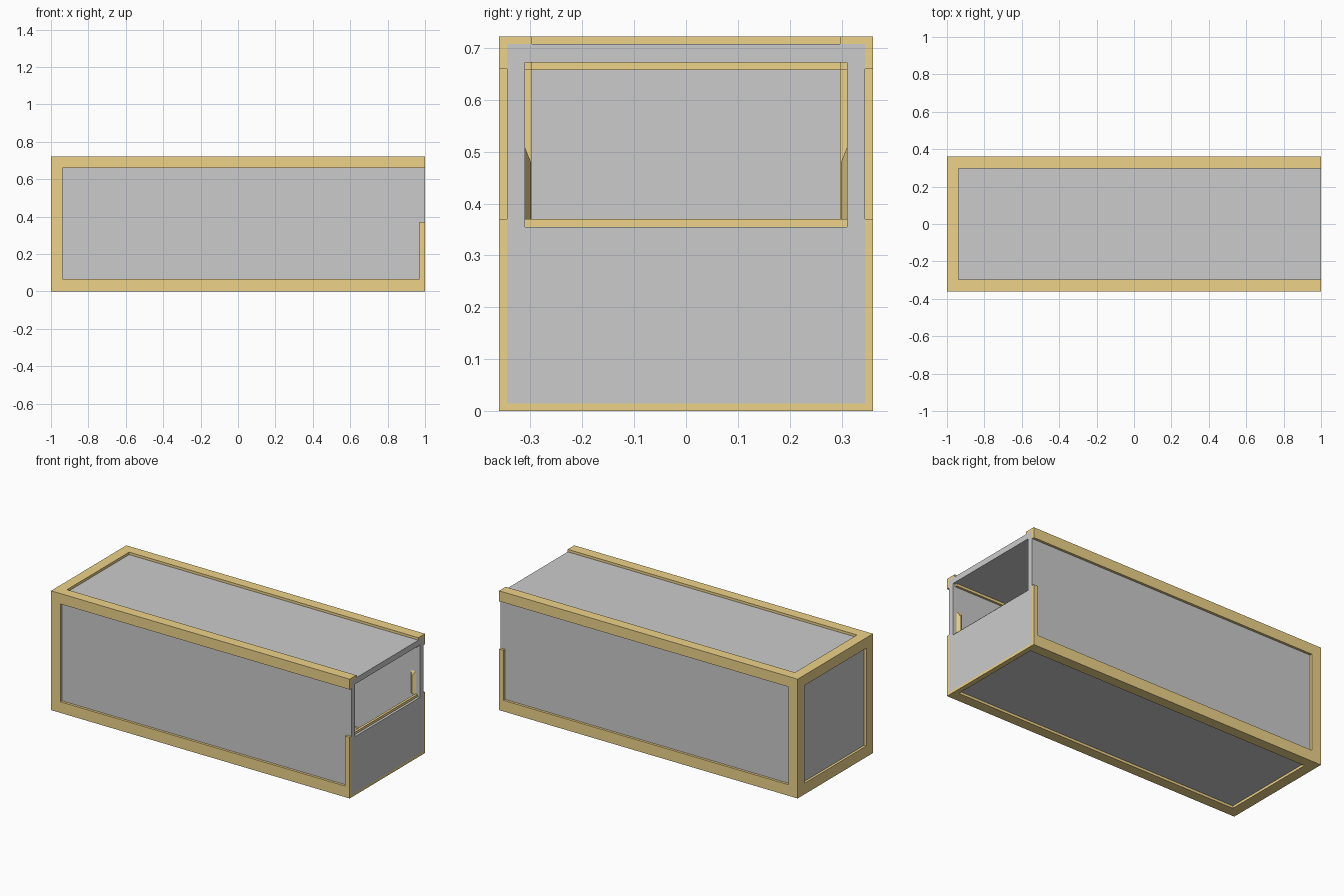
import bpy, bmesh

if "Cube" in bpy.data.objects:
    bpy.data.objects.remove(bpy.data.objects["Cube"])

tan = bpy.data.materials.new("tan_frame")
tan.diffuse_color = (0.85, 0.65, 0.25, 1)
tan.use_nodes = True
tan.node_tree.nodes["Principled BSDF"].inputs["Base Color"].default_value = tan.diffuse_color


def box(name, x0, x1, y0, y1, z0, z1):
    bm = bmesh.new()
    bmesh.ops.create_cube(bm, size=1)
    for v in bm.verts:
        v.co = (x1 if v.co.x > 0 else x0,
                y1 if v.co.y > 0 else y0,
                z1 if v.co.z > 0 else z0)
    me = bpy.data.meshes.new(name)
    bm.to_mesh(me)
    bm.free()
    ob = bpy.data.objects.new(name, me)
    bpy.context.collection.objects.link(ob)
    return ob


def carve(ob, cuts):
    """Subtract a list of boxes, bake the result and drop the cutters."""
    cutters = []
    for c in cuts:
        cutter = box("cutter", *c)
        cutter.hide_render = True
        mod = ob.modifiers.new("cut", 'BOOLEAN')
        mod.operation = 'DIFFERENCE'
        mod.solver = 'EXACT'
        mod.object = cutter
        cutters.append(cutter)
    dg = bpy.context.evaluated_depsgraph_get()
    dg.update()
    me = bpy.data.meshes.new_from_object(ob.evaluated_get(dg))
    ob.modifiers.clear()
    ob.data = me
    for c in cutters:
        bpy.data.objects.remove(c)


# Grey hollow body, open at the upper part of the right end
body = box("body_panels", -0.985, 1, -0.345, 0.345, 0.015, 0.707)
carve(body, [
    (-0.95, 0.985, -0.31, 0.31, 0.05, 0.672),
    (0.9, 1.1, -0.31, 0.31, 0.355, 0.672),
])

# Tan outer frame: thin shell around the body with a window on each side
outer = box("outer_frame", -1, 1, -0.36, 0.36, 0, 0.722)
carve(outer, [
    (-0.985, 1.1, -0.345, 0.345, 0.015, 0.707),
    (-0.937, 0.97, -0.5, 0.5, 0.067, 0.659),
    (0.9, 1.1, -0.5, 0.5, 0.37, 0.659),
    (-0.937, 1.1, -0.297, 0.297, 0.5, 0.9),
    (-0.937, 0.97, -0.297, 0.297, -0.2, 0.3),
    (-1.1, -0.9, -0.297, 0.297, 0.067, 0.659),
])
outer.data.materials.append(tan)

# Tan inner frame: slim bars along the inside edges
inner = box("inner_frame", -0.95, 0.985, -0.31, 0.31, 0.05, 0.672)
carve(inner, [
    (-1.1, 0.97, -0.297, 0.297, 0.065, 0.657),
    (-0.937, 0.97, -0.5, 0.5, 0.065, 0.657),
    (-0.937, 0.97, -0.297, 0.297, -0.1, 0.9),
    (-1.1, 1.1, -0.297, 0.297, 0.065, 0.355),
    (-1.1, -0.9, -0.297, 0.297, 0.065, 0.657),
    (0.96, 1.1, -0.5, 0.5, 0.37, 0.657),
    (0.96, 1.1, -0.297, 0.297, 0.37, 0.9),
])
inner.data.materials.append(tan)

# Short tapered stubs beside the opening
for side, s in (("front", -1), ("back", 1)):
    bm = bmesh.new()
    plan = [(0.975, 0.31, 0.507), (0.94, 0.31, 0.507), (0.955, 0.299, 0.48)]
    low = [bm.verts.new((x, s * y, 0.37)) for x, y, z in plan]
    top = [bm.verts.new((x, s * y, z)) for x, y, z in plan]
    bm.faces.new(low)
    bm.faces.new(top)
    for i in range(3):
        j = (i + 1) % 3
        bm.faces.new((low[i], low[j], top[j], top[i]))
    bmesh.ops.recalc_face_normals(bm, faces=bm.faces)
    me = bpy.data.meshes.new(side + "_opening_stub")
    bm.to_mesh(me)
    bm.free()
    me.materials.append(tan)
    bpy.context.collection.objects.link(bpy.data.objects.new(me.name, me))
